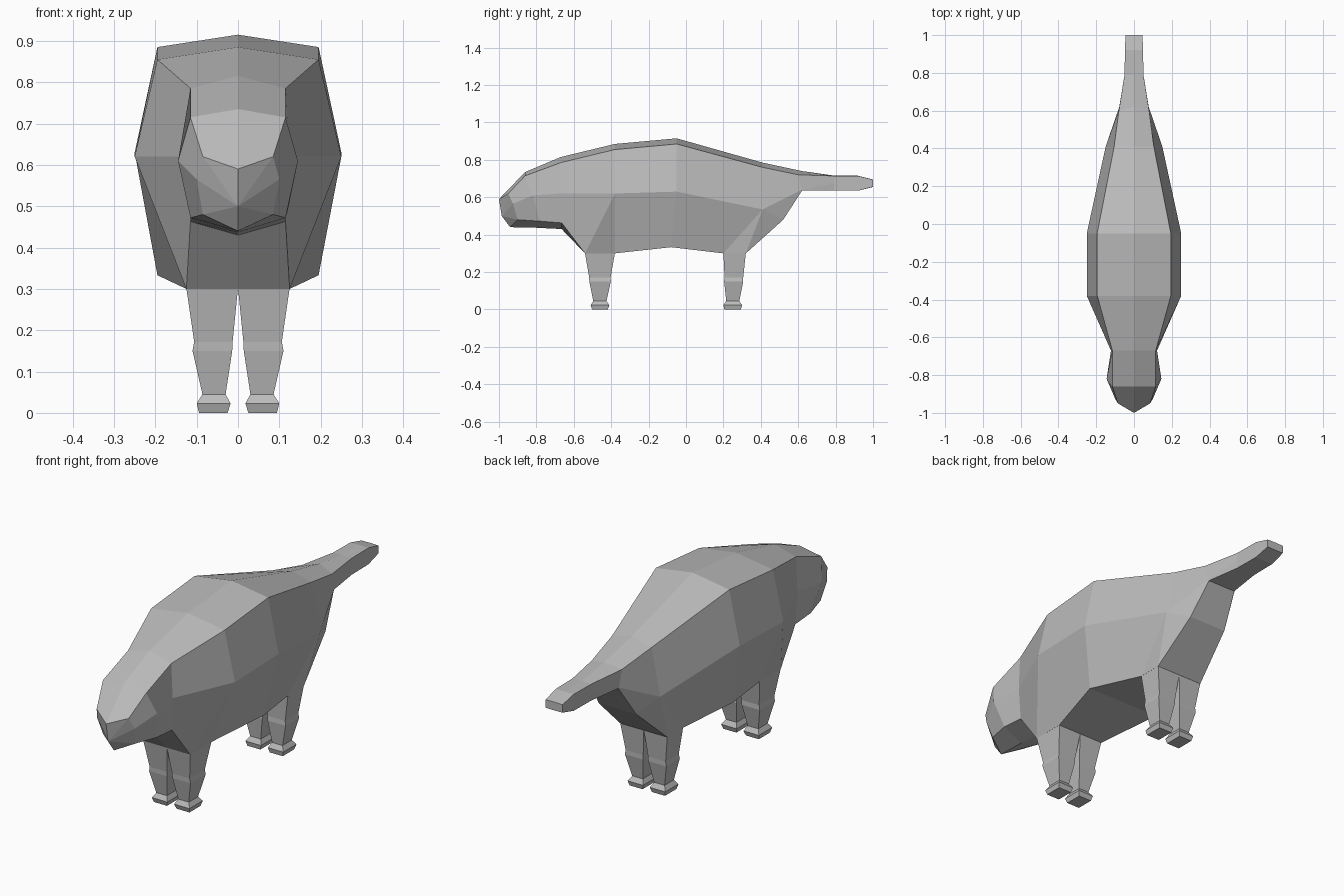
import bpy, bmesh

if "Cube" in bpy.data.objects:
    bpy.data.objects.remove(bpy.data.objects["Cube"])

grey = bpy.data.materials.new("plain grey")
grey.diffuse_color = (0.5, 0.5, 0.5, 1)
grey.use_nodes = True
grey.node_tree.nodes["Principled BSDF"].inputs["Base Color"].default_value = grey.diffuse_color


def loft(name, rings, nose=None):
    """Skin closed rings of equal length and cap both ends."""
    bm = bmesh.new()
    vs = [[bm.verts.new(p) for p in r] for r in rings]
    n = len(rings[0])
    for a, b in zip(vs, vs[1:]):
        for i in range(n):
            j = (i + 1) % n
            bm.faces.new((a[i], a[j], b[j], b[i]))
    bm.faces.new(vs[-1])
    if nose:
        tip = bm.verts.new(nose)
        for i in range(n):
            bm.faces.new((vs[0][i], vs[0][(i + 1) % n], tip))
    else:
        bm.faces.new(vs[0])
    # shared ring points merge into triangles
    bmesh.ops.remove_doubles(bm, verts=bm.verts, dist=0.0005)
    bmesh.ops.dissolve_degenerate(bm, dist=0.0005, edges=bm.edges)
    bmesh.ops.recalc_face_normals(bm, faces=bm.faces)
    me = bpy.data.meshes.new(name)
    bm.to_mesh(me)
    bm.free()
    me.materials.append(grey)
    ob = bpy.data.objects.new(name, me)
    bpy.context.collection.objects.link(ob)
    return ob


def ring(top, shoulder, flank, low, bottom):
    """Full symmetric ring from centre (y, z) and side (x, y, z) points."""
    side = [shoulder, flank, low]
    return ([(0, *top)] + side + [(0, *bottom)]
            + [(-x, y, z) for x, y, z in reversed(side)])


# body, head and tail
chest = ((-.38, .885), (.195, -.38, .855), (.25, -.38, .62))
rump = ((.41, .785), (.105, .41, .76), (.15, .41, .535))
root = ((.62, .74), (.08, .60, .72), (.078, .62, .64))
loft("body", [
    ring((-1, .59), (.085, -.95, .62), (.1, -.925, .565), (.085, -.9, .48), (-.94, .44)),
    ring((-.86, .735), (.115, -.86, .715), (.145, -.82, .61), (.115, -.78, .472), (-.8, .437)),
    ring((-.67, .815), (.115, -.67, .785), (.122, -.67, .62), (.115, -.665, .463), (-.665, .43)),
    ring(*chest, (.125, -.54, .30), (-.54, .30)),
    ring(*chest, (.125, -.38, .30), (-.38, .30)),
    ring((-.05, .915), (.195, -.05, .885), (.25, -.05, .63), (.195, -.08, .333), (-.08, .335)),
    ring(*rump, (.125, .20, .30), (.20, .30)),
    ring(*rump, (.125, .32, .30), (.32, .30)),
    ring(*rump, (.1, .52, .48), (.52, .48)),
    ring(*root, (.075, .62, .635), (.62, .635)),
    ring((.79, .716), (.05, .79, .714), (.05, .79, .675), (.05, .79, .635), (.79, .635)),
    ring((.92, .715), (.048, .92, .714), (.048, .92, .675), (.048, .92, .635), (.92, .635)),
    ring((1, .695), (.045, 1, .694), (.045, 1, .675), (.045, 1, .656), (1, .655)),
], nose=(0, -.985, .5))

# legs: height, inner x, outer x, then depth range
inner_outer = [(.302, .0, .125), (.172, .013, .106), (.15, .014, .11),
               (.045, .03, .086), (.023, .018, .1), (0, .025, .094)]
depths = {
    "front_leg": [(-.54, -.38), (-.518, -.403), (-.517, -.402),
                  (-.496, -.425), (-.51, -.41), (-.502, -.418)],
    "back_leg": [(.2, .32), (.206, .306), (.204, .306),
                 (.215, .285), (.2, .3), (.205, .293)],
}
for name, ys in depths.items():
    for side, s in (("right", 1), ("left", -1)):
        loft(f"{name}_{side}", [
            [(s * a, y0, z), (s * b, y0, z), (s * b, y1, z), (s * a, y1, z)]
            for (z, a, b), (y0, y1) in zip(inner_outer, ys)])
